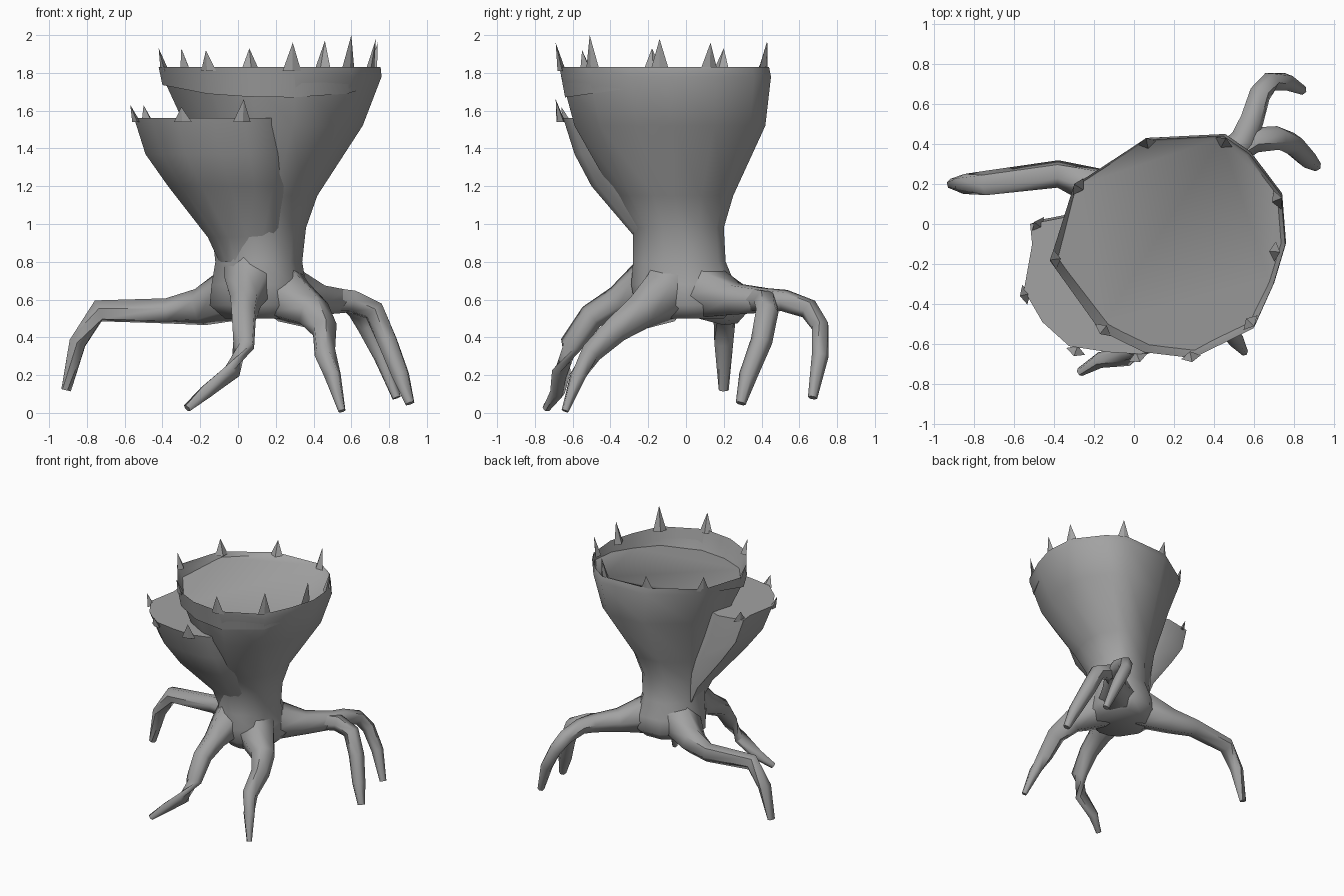
import bpy, bmesh, math
from mathutils import Vector

cube = bpy.data.objects.get("Cube")
if cube:
    bpy.data.objects.remove(cube, do_unlink=True)

bark = bpy.data.materials.new("grey_bark")
bark.use_nodes = True
GREY = (0.36, 0.36, 0.36, 1)
bark.diffuse_color = GREY
bark.node_tree.nodes["Principled BSDF"].inputs["Base Color"].default_value = GREY


def finish(bm, name, angle=60):
    bmesh.ops.recalc_face_normals(bm, faces=bm.faces)
    mesh = bpy.data.meshes.new(name)
    bm.to_mesh(mesh)
    bm.free()
    mesh.materials.append(bark)
    obj = bpy.data.objects.new(name, mesh)
    bpy.context.collection.objects.link(obj)
    bpy.ops.object.select_all(action='DESELECT')
    obj.select_set(True)
    bpy.context.view_layer.objects.active = obj
    bpy.ops.object.shade_smooth_by_angle(angle=math.radians(angle))


def skin_rings(bm, rings):
    """Bridge closed rings of points and cap both ends."""
    loops = [[bm.verts.new(p) for p in ring] for ring in rings]
    n = len(loops[0])
    for a, b in zip(loops, loops[1:]):
        for i in range(n):
            j = (i + 1) % n
            bm.faces.new((a[i], a[j], b[j], b[i]))
    bm.faces.new(loops[0][::-1])
    bm.faces.new(loops[-1])


def fit_outline(outline, x0, x1, y0, y1, z):
    """Stretch an outline into a box at one height."""
    xs, ys = zip(*outline)
    fx = (x1 - x0) / (max(xs) - min(xs))
    fy = (y1 - y0) / (max(ys) - min(ys))
    return [(x0 + (x - min(xs)) * fx, y0 + (y - min(ys)) * fy, z) for x, y in outline]


def cup(name, outline, levels, slope=0):
    """Stacked outlines; the top is closed by a floor that sinks towards the front."""
    rings = [fit_outline(outline, *lv) for lv in levels]
    back = max(p[1] for p in rings[-1])
    rings[-1] = [(x, y, z - slope * (back - y)) for x, y, z in rings[-1]]
    bm = bmesh.new()
    skin_rings(bm, rings)
    finish(bm, name)


def root(name, path, sides=6):
    """Tapered tube; each path entry is x, y, z, radius."""
    pts = [Vector(p[:3]) for p in path]
    rings = []
    for i, p in enumerate(pts):
        d = (pts[min(i + 1, len(pts) - 1)] - pts[max(i - 1, 0)]).normalized()
        side = d.cross(Vector((0.3, 0.2, 1))).normalized()
        up = side.cross(d)
        r = path[i][3]
        rings.append([p + r * (math.cos(t) * side + math.sin(t) * up)
                      for t in (2 * math.pi * k / sides for k in range(sides))])
    bm = bmesh.new()
    skin_rings(bm, rings)
    finish(bm, name)


def spikes(name, tips, centre, rim_z, radius):
    """Flattened thorns standing on the rim."""
    bm = bmesh.new()
    for x, y, z in tips:
        out = Vector((x - centre[0], y - centre[1], 0)).normalized()
        side = Vector((-out.y, out.x, 0))
        base = Vector((x, y, rim_z)) - out * 0.025
        ring = [base + out * radius * 0.3, base + side * radius,
                base - out * radius * 0.6, base - side * radius]
        vs = [bm.verts.new(p) for p in ring]
        top = bm.verts.new((x, y, z))
        for i in range(4):
            bm.faces.new((vs[i], vs[(i + 1) % 4], top))
        bm.faces.new(vs[::-1])
    finish(bm, name, 30)


# Trunk flaring up to the large hollow with its sloping floor
main_rim = [(.05, .43), (.45, .45), (.58, .36), (.74, .15), (.76, -.1), (.7, -.3),
            (.6, -.52), (.3, -.67), (.05, -.64), (-.17, -.53), (-.42, -.18), (-.3, .2)]
cup("trunk", main_rim, [
    (-.07, .32, -.21, .2, .5),
    (-.15, .38, -.27, .27, .57),
    (-.14, .36, -.29, .26, .68),
    (-.12, .34, -.28, .21, .8),
    (-.14, .36, -.28, .2, .98),
    (-.17, .42, -.38, .25, 1.15),
    (-.28, .66, -.59, .42, 1.52),
    (-.4, .76, -.66, .45, 1.78),
    (-.42, .755, -.67, .44, 1.83),
    (-.4, .735, -.64, .43, 1.82)], slope=.14)

# Smaller side hollow budding from the front, merging into the trunk
side_rim = [(-.5, 0), (-.49, -.1), (-.53, -.33), (-.44, -.49), (-.31, -.61), (-.12, -.64),
            (.04, -.65), (.16, -.61), (.24, -.5), (.1, -.25), (-.1, -.05), (-.3, .04)]
cup("side_hollow", side_rim, [
    (-.1, .2, -.24, .08, .8),
    (-.16, .23, -.27, .08, .93),
    (-.37, .25, -.5, .07, 1.2),
    (-.49, .25, -.59, .06, 1.37),
    (-.55, .24, -.65, .04, 1.56)])

# Thorns round both rims
spikes("rim_spikes", [(-.42, -.18, 1.93), (-.3, .2, 1.93), (-.17, -.55, 1.92),
                      (.06, .43, 1.93), (.29, -.69, 1.96), (.46, .43, 1.97),
                      (.6, -.51, 2), (.73, -.14, 1.98), (.74, .13, 1.96)],
       (.17, -.1), 1.81, .05)
spikes("side_spikes", [(-.57, -.36, 1.63), (-.5, .01, 1.63), (-.3, -.66, 1.62),
                       (.03, -.69, 1.66)], (-.15, -.25), 1.54, .05)

# Roots
root("right_root", [(.08, .02, .72, .16), (-.02, .09, .63, .15), (-.2, .19, .56, .1),
                    (-.38, .25, .54, .07), (-.74, .205, .54, .062),
                    (-.85, .2, .37, .05), (-.91, .2, .12, .027)])
root("front_root", [(.09, -.06, .8, .17), (.06, -.2, .68, .14), (.04, -.36, .59, .085),
                    (.03, -.5, .51, .07), (.03, -.61, .36, .06),
                    (-.03, -.66, .22, .05), (-.17, -.68, .11, .04), (-.27, -.74, .025, .022)])
root("front_left_root", [(.14, -.04, .74, .18), (.26, -.13, .61, .15), (.4, -.25, .53, .095),
                         (.46, -.37, .44, .07), (.46, -.5, .32, .058),
                         (.5, -.57, .2, .045), (.55, -.64, .01, .02)])
root("back_left_root", [(.12, 0, .73, .18), (.26, .12, .63, .15), (.42, .27, .6, .09),
                        (.55, .42, .595, .07), (.59, .52, .595, .06),
                        (.63, .65, .55, .055), (.68, .71, .46, .05),
                        (.76, .71, .3, .045), (.84, .67, .08, .025)])
root("back_left_branch", [(.48, .35, .6, .07), (.6, .42, .59, .065), (.72, .43, .54, .06),
                          (.79, .4, .38, .058), (.86, .33, .2, .05), (.91, .29, .05, .027)])
